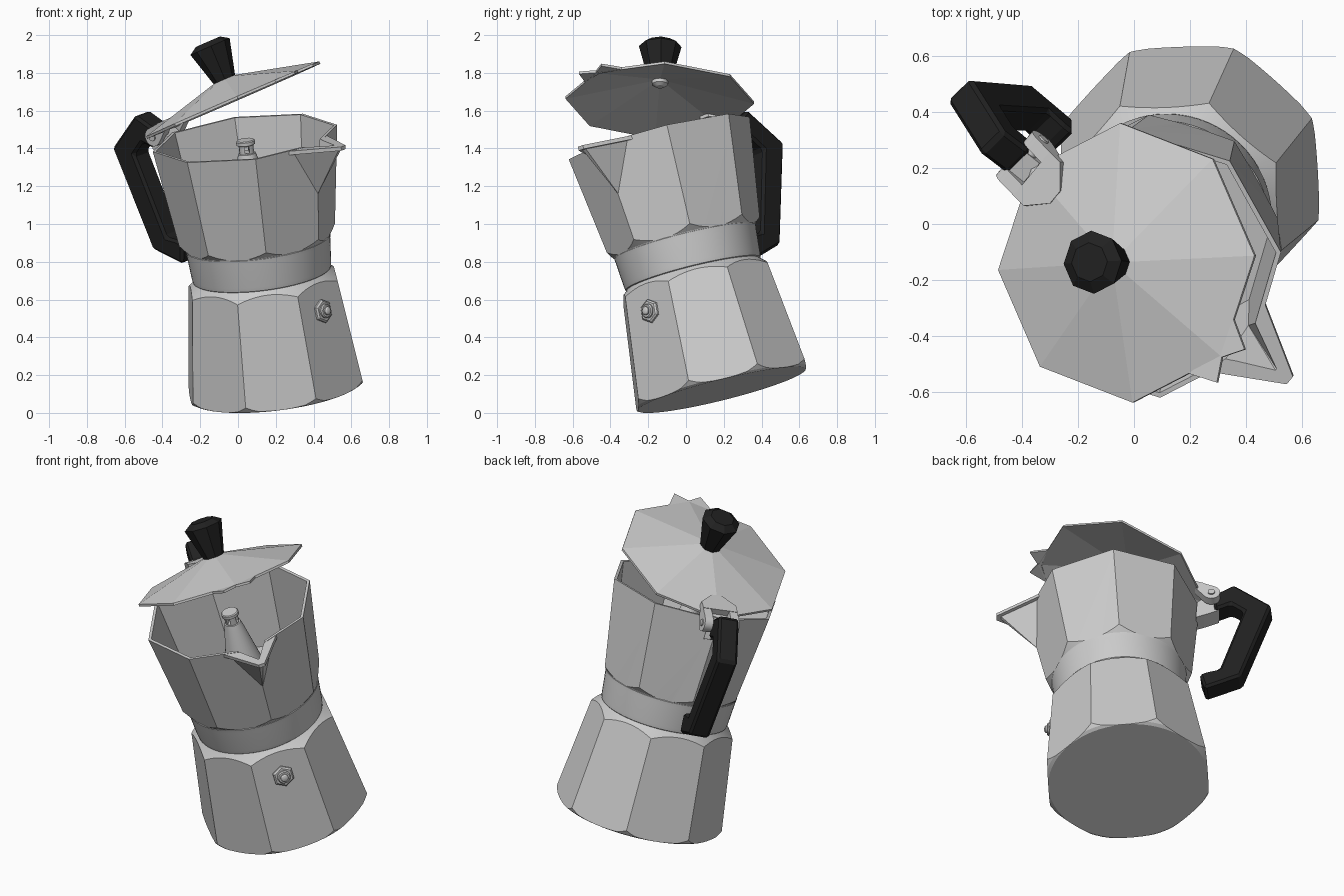
import bpy, bmesh
from math import pi, cos, sin, radians
from mathutils import Matrix, Vector

if "Cube" in bpy.data.objects:
    bpy.data.objects.remove(bpy.data.objects["Cube"])

# Leaning frame of the pot: local x = spout direction, z = pot axis
n = Vector((-0.12, -0.24, 0.963)).normalized()
s = Vector((0.77, -0.64, 0))
u = (s - s.dot(n) * n).normalized()
v = n.cross(u)
T = Matrix.Translation
POT = T((0.203, 0.19, 0.122)) @ Matrix((u, v, n)).transposed().to_4x4()
# Lid frame: swung open about the hinge pin
LID = (T((-0.007, 0.024, 0.013)) @ POT @ T((-0.54, 0, 1.37)) @ Matrix.Rotation(radians(-21.6), 4, 'Y')
       @ T((0.54, 0, 0.015)))

black = bpy.data.materials.new("black_plastic")
black.diffuse_color = (0.015, 0.015, 0.015, 1)
black.use_nodes = True
black.node_tree.nodes["Principled BSDF"].inputs["Base Color"].default_value = black.diffuse_color


def add(name, bm, mat, material=None):
    bmesh.ops.recalc_face_normals(bm, faces=bm.faces)
    me = bpy.data.meshes.new(name)
    bm.to_mesh(me)
    bm.free()
    ob = bpy.data.objects.new(name, me)
    bpy.context.collection.objects.link(ob)
    ob.matrix_world = mat
    if material:
        me.materials.append(material)
    return ob


def lathe(name, profile, sides=64, mat=POT, turn=0.0, material=None):
    """Closed solid of revolution from (radius, height) points."""
    bm = bmesh.new()
    rings = [[bm.verts.new((r * cos(turn + 2 * pi * i / sides), r * sin(turn + 2 * pi * i / sides), h))
              for i in range(sides)] for r, h in profile]
    for a, b in zip(rings, rings[1:]):
        for i in range(sides):
            j = (i + 1) % sides
            bm.faces.new((a[i], a[j], b[j], b[i]))
    bm.faces.new(rings[0])
    bm.faces.new(rings[-1])
    return add(name, bm, mat, material)


def hull(name, pts, mat=POT):
    bm = bmesh.new()
    for p in pts:
        bm.verts.new(p)
    bmesh.ops.convex_hull(bm, input=bm.verts)
    return add(name, bm, mat)


def slab(name, outline, z0, z1, mat=POT):
    return hull(name, [(x, y, z) for x, y in outline for z in (z0, z1)], mat)


def select(ob):
    bpy.ops.object.select_all(action='DESELECT')
    ob.select_set(True)
    bpy.context.view_layer.objects.active = ob


def boolean(ob, other, op):
    m = ob.modifiers.new("cut", 'BOOLEAN')
    m.operation, m.object, m.solver = op, other, 'EXACT'
    select(ob)
    bpy.ops.object.modifier_apply(modifier=m.name)
    bpy.data.objects.remove(other)


def smooth(angle, *obs):
    for ob in obs:
        select(ob)
        bpy.ops.object.shade_smooth_by_angle(angle=radians(angle))


# Boiler: tapered octagon trimmed by a turned shape
TURN = radians(-3)
boiler = lathe("boiler", [(0.495, 0), (0.413, 0.64)], 8, turn=TURN + pi / 8)
boolean(boiler, lathe("trim", [(0.455, -0.001), (0.474, 0.01), (0.487, 0.03), (0.51, 0.07), (0.51, 0.5),
                               (0.43, 0.575), (0.375, 0.622), (0.36, 0.637)], turn=0.013), 'INTERSECT')

# Turned collar between boiler and jug
collar = lathe("collar", [(0.34, 0.61), (0.36, 0.632), (0.368, 0.638), (0.372, 0.66), (0.383, 0.79),
                          (0.386, 0.812), (0.375, 0.82), (0.35, 0.82)])

# Jug: octagon with beak spout and lip, trimmed foot, hollow inside
RIM = 1.383
jug = lathe("jug", [(0.4115, 0.805), (0.495, RIM)], 8)
boolean(jug, hull("beak", [(0.415, 0.15, 1.37), (0.415, -0.15, 1.37), (0.65, 0.012, 1.37),
                           (0.65, -0.012, 1.37), (0.435, 0, 1.08), (0.3, 0, 1.3)]), 'UNION')
boolean(jug, slab("lip", [(0.3, 0.165), (0.3, -0.165), (0.42, 0.165), (0.42, -0.165), (0.668, 0.018),
                          (0.668, -0.018)], 1.36, RIM - 0.002), 'UNION')
boolean(jug, lathe("cavity", [(0.402, 0.872), (0.494, 1.5)], 8), 'DIFFERENCE')
boolean(jug, hull("channel", [(0.37, 0.135, 1.42), (0.37, -0.135, 1.42), (0.632, 0.004, 1.42),
                              (0.632, -0.004, 1.42), (0.437, 0, 1.14), (0.3, 0, 1.25)]), 'DIFFERENCE')
boolean(jug, lathe("trim", [(0.38, 0.8), (0.386, 0.818), (0.45, 0.885), (0.8, 1.06), (0.8, 1.6)],
                   turn=0.013), 'INTERSECT')

# Coffee column inside the jug with slotted cap
column = lathe("column", [(0.14, 0.865), (0.055, 1.27), (0.047, 1.30), (0.04, 1.302), (0.04, 1.345),
                          (0.05, 1.35), (0.05, 1.368), (0.045, 1.373)], 32)
for k in range(2):
    spin = POT @ Matrix.Rotation(pi / 4 + k * pi / 2, 4, 'Z')
    boolean(column, slab("slot", [(x, y) for x in (-0.06, 0.06) for y in (-0.012, 0.012)],
                         1.308, 1.342, spin), 'DIFFERENCE')

# Safety valve on a boiler face
VALVE = POT @ Matrix.Rotation(TURN, 4, 'Z') @ T((0.395, 0, 0.462)) @ Matrix.Rotation(radians(83), 4, 'Y')
valve_nut = lathe("valve_nut", [(0.064, -0.02), (0.064, 0.018), (0.054, 0.026)], 6, VALVE)
valve_stem = lathe("valve_stem", [(0.038, 0), (0.038, 0.034), (0.032, 0.04), (0.022, 0.04), (0.022, 0.048),
                                  (0.016, 0.054), (0.006, 0.057)], 32, VALVE)

# Lid: thin eight-sided cone with two small lip points over the spout
bm = bmesh.new()
outline = [(0.5 * cos(k * pi / 4), 0.5 * sin(k * pi / 4)) for k in range(8)]
top = [bm.verts.new((x, y, 0)) for x, y in outline]
low = [bm.verts.new((x, y, -0.014)) for x, y in outline]
apex, under = bm.verts.new((0, 0, 0.128)), bm.verts.new((0, 0, 0.112))
for i in range(8):
    j = (i + 1) % 8
    bm.faces.new((top[i], top[j], apex))
    bm.faces.new((low[j], low[i], under))
    bm.faces.new((top[i], low[i], low[j], top[j]))
lid = add("lid", bm, LID)
for side, y in (("left", -1), ("right", 1)):
    slab("lid_lip_" + side, [(0.446, 0.13 * y), (0.55, 0.08 * y), (0.503, 0), (0.48, 0)], -0.013, 0.001, LID)
lid_screw = lathe("lid_screw", [(0.022, 0.07), (0.042, 0.083), (0.042, 0.115)], 24, LID)

# Knob
knob = lathe("knob", [(0.06, 0.105), (0.113, 0.302), (0.07, 0.33)], 8, LID, 0, black)

# Hinge: lid tab with two lugs around a bracket fixed to the jug, with a pin
parts = [slab("lid_tab", [(-0.475, 0.105), (-0.475, -0.105), (-0.42, 0.105), (-0.42, -0.105), (-0.35, 0.03),
                          (-0.35, -0.03)], 0.005, 0.042, LID)]
for side, y0, y1 in (("left", -0.105, -0.055), ("right", 0.055, 0.105)):
    parts.append(hull("lid_lug_" + side, [(-0.54 + 0.05 * cos(k * pi / 12), y, -0.015 + 0.05 * sin(k * pi / 12))
                                          for y in (y0, y1) for k in range(24)]
                      + [(-0.44, y, z) for y in (y0, y1) for z in (-0.01, 0.042)], LID))
parts.append(lathe("hinge_pin", [(0.02, -0.112), (0.02, 0.112)], 24,
                   LID @ T((-0.54, 0, -0.015)) @ Matrix.Rotation(pi / 2, 4, 'X')))
parts.append(hull("hinge_bracket", [(x, y, z) for y in (-0.052, 0.052) for x, z in
                                    ((-0.465, 1.25), (-0.48, 1.37), (-0.52, 1.405), (-0.6, 1.405),
                                     (-0.6, 1.3), (-0.54, 1.275))]))

# Handle: side profile pulled to width, edges bevelled, turned slightly off the spout line
HANDLE = POT @ T((-0.5, 0, 0)) @ Matrix.Rotation(radians(-6), 4, 'Z') @ Matrix.Diagonal((1.07, 1, 1, 1)) @ T((0.5, 0, 0))
bm = bmesh.new()
side_profile = [(-0.575, 1.415), (-0.69, 1.475), (-0.88, 1.275), (-0.685, 0.74), (-0.485, 0.675), (-0.465, 0.79),
                (-0.505, 0.805), (-0.575, 0.815), (-0.73, 1.255), (-0.665, 1.325), (-0.575, 1.295)]
face = bm.faces.new([bm.verts.new((x, -0.06, z)) for x, z in side_profile])
ext = bmesh.ops.extrude_face_region(bm, geom=[face])
bmesh.ops.translate(bm, vec=(0, 0.12, 0), verts=[g for g in ext["geom"] if isinstance(g, bmesh.types.BMVert)])
handle = add("handle", bm, HANDLE, black)
bev = handle.modifiers.new("bevel", 'BEVEL')
bev.width, bev.segments = 0.014, 1
select(handle)
bpy.ops.object.modifier_apply(modifier=bev.name)

smooth(12, jug)
smooth(25, boiler, collar, column, valve_stem, lid_screw, *parts)
